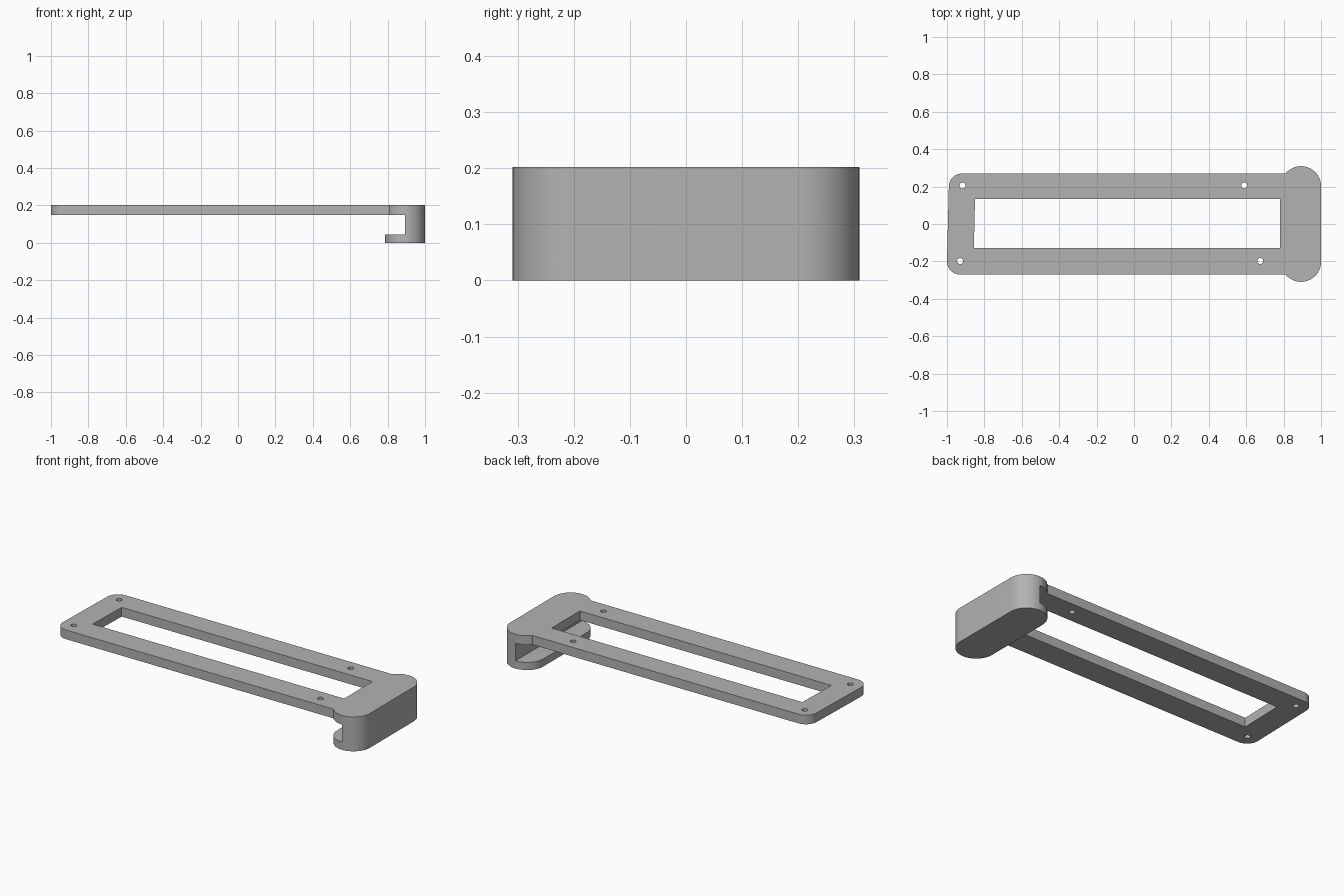
import bpy, bmesh, math
from math import cos, sin, radians

cube = bpy.data.objects.get("Cube")
if cube:
    bpy.data.objects.remove(cube, do_unlink=True)

TOP, UNDER, LIP = 0.202, 0.148, 0.045   # plate top, plate underside, lip top
HALF = 0.27                             # plate half width
CX, CY, R = 0.893, 0.202, 0.107         # hook end centres and radius

grey = bpy.data.materials.new("mid grey")
grey.use_nodes = True
grey.diffuse_color = (0.45, 0.45, 0.45, 1)
grey.node_tree.nodes["Principled BSDF"].inputs["Base Color"].default_value = (0.45, 0.45, 0.45, 1)


def arc(cx, cy, r, start, end, steps=24):
    """Points along an arc, angles in degrees."""
    angles = [radians(start + (end - start) * i / steps) for i in range(steps + 1)]
    return [(cx + r * cos(a), cy + r * sin(a)) for a in angles]


def prism(name, outline, z0, z1):
    """Extrude a flat outline from z0 to z1."""
    bm = bmesh.new()
    face = bm.faces.new([bm.verts.new((x, y, z0)) for x, y in outline])
    top = bmesh.ops.extrude_face_region(bm, geom=[face])["geom"]
    bmesh.ops.translate(bm, vec=(0, 0, z1 - z0),
                        verts=[v for v in top if isinstance(v, bmesh.types.BMVert)])
    bmesh.ops.recalc_face_normals(bm, faces=bm.faces)
    mesh = bpy.data.meshes.new(name)
    bm.to_mesh(mesh)
    bm.free()
    mesh.materials.append(grey)
    obj = bpy.data.objects.new(name, mesh)
    bpy.context.collection.objects.link(obj)
    return obj


def combine(target, other, operation):
    """Apply a boolean and remove the helper."""
    other.hide_render = True
    mod = target.modifiers.new(operation, 'BOOLEAN')
    mod.operation, mod.object, mod.solver = operation, other, 'EXACT'
    bpy.context.view_layer.objects.active = target
    bpy.ops.object.modifier_apply(modifier=mod.name)
    bpy.data.objects.remove(other, do_unlink=True)


# Plate with rounded far corners and a bulging hook end
meet = 180 - math.degrees(math.asin((HALF - CY) / R))
outline = (arc(CX, -CY, R, -meet, 0) + arc(CX, CY, R, 0, meet)
           + arc(-0.92, HALF - 0.07, 0.07, 90, 178, 12)
           + arc(-0.93, -HALF + 0.07, 0.07, 178, 270, 12))
frame = prism("hooked_frame", outline, UNDER, TOP)

# Hook block with the open slot behind its lip
hook = prism("hook", arc(CX, -CY, R, -180, 0, 48) + arc(CX, CY, R, 0, 180, 48), 0, TOP)
slot = prism("slot_cutter", [(0.5, -0.5), (CX, -0.5), (CX, 0.5), (0.5, 0.5)], LIP, UNDER)
combine(hook, slot, 'DIFFERENCE')
combine(frame, hook, 'UNION')

# Long window with a slightly slanted far end
window = prism("window_cutter", [(-0.856, -0.128), (0.78, -0.128), (0.78, 0.134), (-0.85, 0.134)],
               0.1, 0.3)
combine(frame, window, 'DIFFERENCE')

# Screw holes
for x, y in [(-0.917, 0.206), (0.59, 0.206), (-0.93, -0.198), (0.675, -0.198)]:
    hole = prism("hole_cutter", arc(x, y, 0.016, 0, 345, 23), 0.1, 0.3)
    combine(frame, hole, 'DIFFERENCE')

bpy.ops.object.select_all(action='DESELECT')
frame.select_set(True)
bpy.context.view_layer.objects.active = frame
bpy.ops.object.shade_smooth_by_angle(angle=radians(30))
